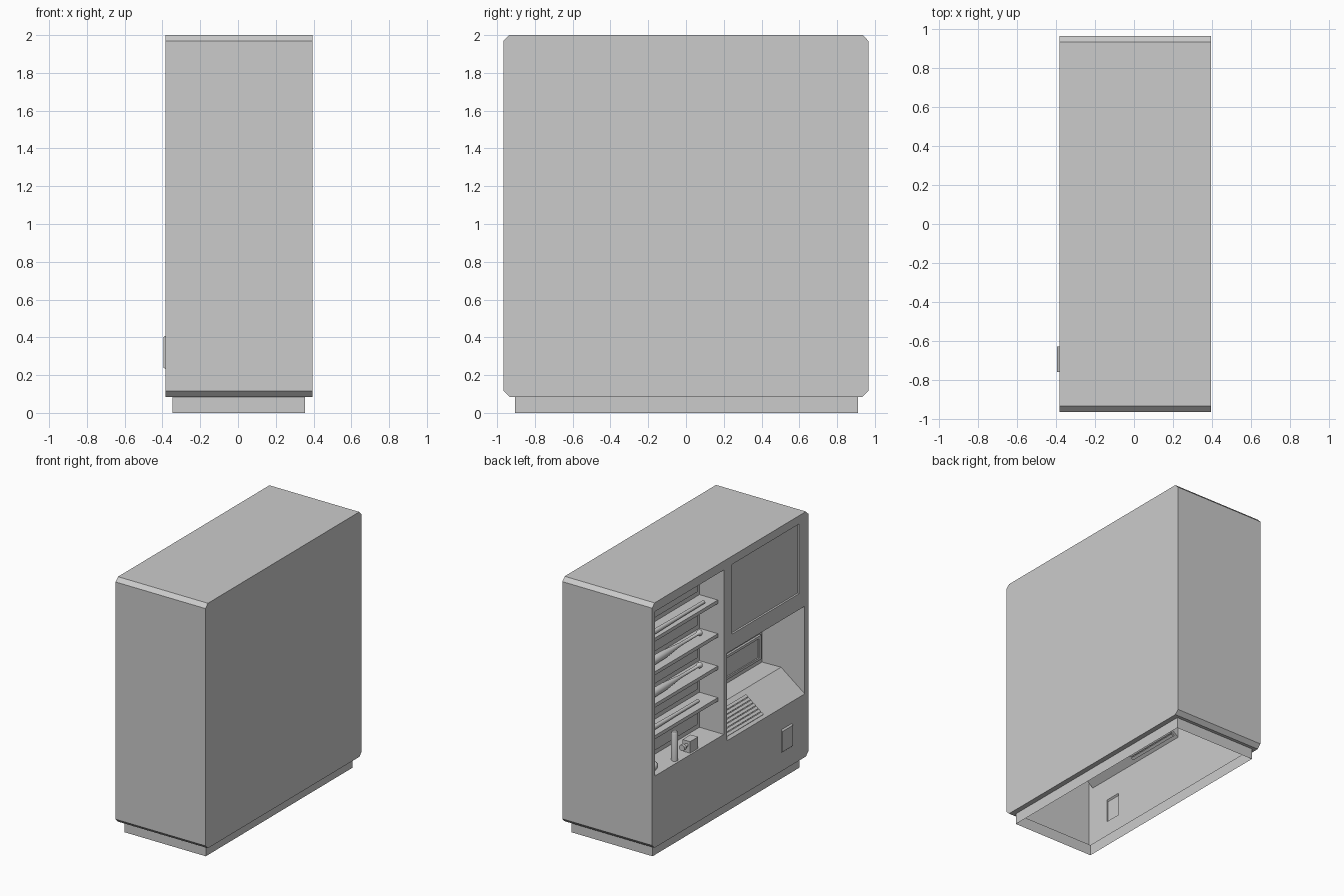
import bpy, bmesh, math
from mathutils import Matrix

if "Cube" in bpy.data.objects:
    bpy.data.objects.remove(bpy.data.objects["Cube"])

X0, X1 = -0.383, 0.3945      # service face and rear face of the cabinet
Y, Z0, Z1, C = 0.965, 0.085, 2.0, 0.03


def finish(bm, name, flip=False, smooth=False):
    bmesh.ops.remove_doubles(bm, verts=bm.verts, dist=1e-5)
    bmesh.ops.recalc_face_normals(bm, faces=bm.faces)
    if flip:
        bmesh.ops.reverse_faces(bm, faces=bm.faces)
    me = bpy.data.meshes.new(name)
    bm.to_mesh(me)
    bm.free()
    ob = bpy.data.objects.new(name, me)
    bpy.context.collection.objects.link(ob)
    if smooth:
        bpy.context.view_layer.objects.active = ob
        ob.select_set(True)
        bpy.ops.object.shade_smooth_by_angle(angle=math.radians(40))
        ob.select_set(False)
    return ob


def face(bm, pts):
    return bm.faces.new([bm.verts.new(p) for p in pts])


def box(name, x, y, z, rot=None):
    bm = bmesh.new()
    bmesh.ops.create_cube(bm, size=1)
    bmesh.ops.scale(bm, vec=(x[1] - x[0], y[1] - y[0], z[1] - z[0]), verts=bm.verts)
    if rot:
        bmesh.ops.rotate(bm, matrix=rot, verts=bm.verts)
    bmesh.ops.translate(bm, vec=(sum(x) / 2, sum(y) / 2, sum(z) / 2), verts=bm.verts)
    return finish(bm, name)


def bay(name, profile, y0, y1):
    """Open pocket: (depth, z) profile swept along y, mouth left open."""
    bm = bmesh.new()
    pts = [(X0 + d, z) for d, z in profile]
    for (xa, za), (xb, zb) in zip(pts, pts[1:]):
        face(bm, [(xa, y0, za), (xb, y0, zb), (xb, y1, zb), (xa, y1, za)])
    for y in (y0, y1):
        face(bm, [(x, y, z) for x, z in pts])
    return finish(bm, name, flip=profile[1][0] > 0)


def lathe(name, profile, loc, axis='Z', seg=20):
    """Solid of revolution from (radius, height) points."""
    bm = bmesh.new()
    vs = [bm.verts.new((r, 0, h)) for r, h in profile]
    es = [bm.edges.new(p) for p in zip(vs, vs[1:])]
    bmesh.ops.spin(bm, geom=vs + es, cent=(0, 0, 0), axis=(0, 0, 1),
                   angle=2 * math.pi, steps=seg)
    if axis == 'Y':
        bmesh.ops.rotate(bm, matrix=Matrix.Rotation(-math.pi / 2, 3, 'X'), verts=bm.verts)
    bmesh.ops.translate(bm, vec=loc, verts=bm.verts)
    return finish(bm, name, smooth=True)


# Cabinet shell: chamfered sides, rear wall, and a service wall with openings
holes = [(0.08, 0.93, 0.645, 1.93), (-0.85, -0.02, 1.39, 1.935),
         (-0.92, 0.04, 0.58, 1.265), (-0.76, -0.63, 0.23, 0.41)]
PX, PY = (-0.348, 0.355), (-0.905, 0.91)
bm = bmesh.new()
ring = [(-Y + C, Z0), (Y - C, Z0), (Y, Z0 + C), (Y, Z1 - C),
        (Y - C, Z1), (-Y + C, Z1), (-Y, Z1 - C), (-Y, Z0 + C)]
for i in range(1, 8):
    (ya, za), (yb, zb) = ring[i], ring[(i + 1) % 8]
    face(bm, [(X0, ya, za), (X0, yb, zb), (X1, yb, zb), (X1, ya, za)])
face(bm, [(X1, y, z) for y, z in ring])
ys = sorted({-Y, -Y + C, Y - C, Y} | {v for h in holes for v in h[:2]})
zs = sorted({Z0, Z0 + C, Z1 - C, Z1} | {v for h in holes for v in h[2:]})
for ya, yb in zip(ys, ys[1:]):
    for za, zb in zip(zs, zs[1:]):
        cy, cz = (ya + yb) / 2, (za + zb) / 2
        if any(a < cy < b and c < cz < d for a, b, c, d in holes):
            continue
        corners = [(ya, za), (yb, za), (yb, zb), (ya, zb)]
        corners = [p for p in corners if not (abs(p[0]) == Y and p[1] in (Z0, Z1))]
        face(bm, [(X0, y, z) for y, z in corners])
# underside rim between the shell and the plinth
outer = [(X0, -Y + C), (X1, -Y + C), (X1, Y - C), (X0, Y - C)]
inner = [(PX[0], PY[0]), (PX[1], PY[0]), (PX[1], PY[1]), (PX[0], PY[1])]
for i in range(4):
    j = (i + 1) % 4
    face(bm, [(*p, Z0) for p in (outer[i], outer[j], inner[j], inner[i])])
finish(bm, "cabinet_shell")

# Plinth: open ring under the shell
bm = bmesh.new()
for i in range(4):
    a, b = inner[i], inner[(i + 1) % 4]
    face(bm, [(*a, 0), (*b, 0), (*b, Z0), (*a, Z0)])
finish(bm, "plinth")

# Pockets in the service wall
bay("display_bay", [(0, 0.645), (0.21, 0.645), (0.21, 1.93), (0, 1.93)], 0.08, 0.93)
bay("upper_screen", [(0, 1.39), (0.015, 1.39), (0.015, 1.935), (0, 1.935)], -0.85, -0.02)
bay("console_bay", [(0, 0.58), (0.205, 0.734), (0.37, 0.73), (0.37, 1.265), (0, 1.265)],
    -0.92, 0.04)
bay("access_button", [(0, 0.23), (-0.0115, 0.24), (-0.0115, 0.40), (0, 0.41)], -0.76, -0.63)

# Console: rear monitor with a frame, and a stepped keyboard on the slope
box("monitor_panel", (X0 + 0.362, X0 + 0.369), (-0.86, -0.02), (0.79, 0.94))
for n, (y, z) in enumerate([((-0.89, 0.01), (0.77, 0.79)), ((-0.89, 0.01), (0.94, 0.96)),
                            ((-0.89, -0.86), (0.79, 0.94)), ((-0.02, 0.01), (0.79, 0.94))]):
    box(f"monitor_frame_{n}", (X0 + 0.352, X0 + 0.369), y, z)
tilt = Matrix.Rotation(-math.atan2(0.154, 0.205), 3, 'Y')
for n in range(7):
    t = 0.15 + n * 0.11
    x, z = X0 + 0.205 * t, 0.58 + 0.154 * t
    box(f"key_row_{n}", (x - 0.011, x + 0.011), (-0.435, 0.02), (z - 0.012, z + 0.008), tilt)

# Shelves with a back panel above each level
levels = [0.645, 0.92, 1.167, 1.42, 1.683]
for n, z in enumerate(levels):
    if n:
        box(f"shelf_{n}", (X0 + 0.05, X0 + 0.209), (0.082, 0.928), (z - 0.028, z))
    top = (levels + [1.93])[n + 1] - 0.07
    box(f"back_panel_{n}", (X0 + 0.198, X0 + 0.209), (0.12, 0.89), (z + 0.04, top))

# Long tapered goods lying on the shelves
bat = [(0, 0), (0.022, 0.003), (0.022, 0.02), (0.012, 0.035), (0.013, 0.25),
       (0.03, 0.45), (0.033, 0.65), (0.022, 0.69), (0, 0.7)]
cue = [(0, 0), (0.013, 0.004), (0.014, 0.3), (0.02, 0.68), (0, 0.69)]
for name, prof, d, y, z in [("rod_top", cue, 0.09, 0.195, 1.703), ("bat_upper", bat, 0.125, 0.19, 1.453),
                            ("bat_lower", bat, 0.125, 0.19, 1.20), ("rod_bottom", cue, 0.11, 0.235, 0.94)]:
    lathe(name, prof, (X0 + d, y, z), 'Y')

# Goods standing on the bay floor
lathe("canister", [(0, 0), (0.025, 0), (0.025, 0.21), (0.018, 0.225), (0, 0.225)],
      (X0 + 0.04, 0.63, 0.645))
box("small_box", (X0 + 0.015, X0 + 0.08), (0.375, 0.475), (0.645, 0.735))
lathe("box_knob", [(0, 0), (0.014, 0), (0.014, 0.03), (0.024, 0.035), (0.024, 0.06), (0, 0.06)],
      (X0 + 0.045, 0.475, 0.70), 'Y')
lathe("ball", [(0.036 * math.sin(a * math.pi / 10), 0.036 * (1 - math.cos(a * math.pi / 10)))
               for a in range(11)], (X0 + 0.065, 0.86, 0.645))

# Thin strip just breaking through the top rear chamfer
box("corner_strip", (X0 + 0.01, X0 + 0.23), (0.94, 0.956), (1.976, 1.984),
    Matrix.Rotation(-math.pi / 4, 3, 'X'))
